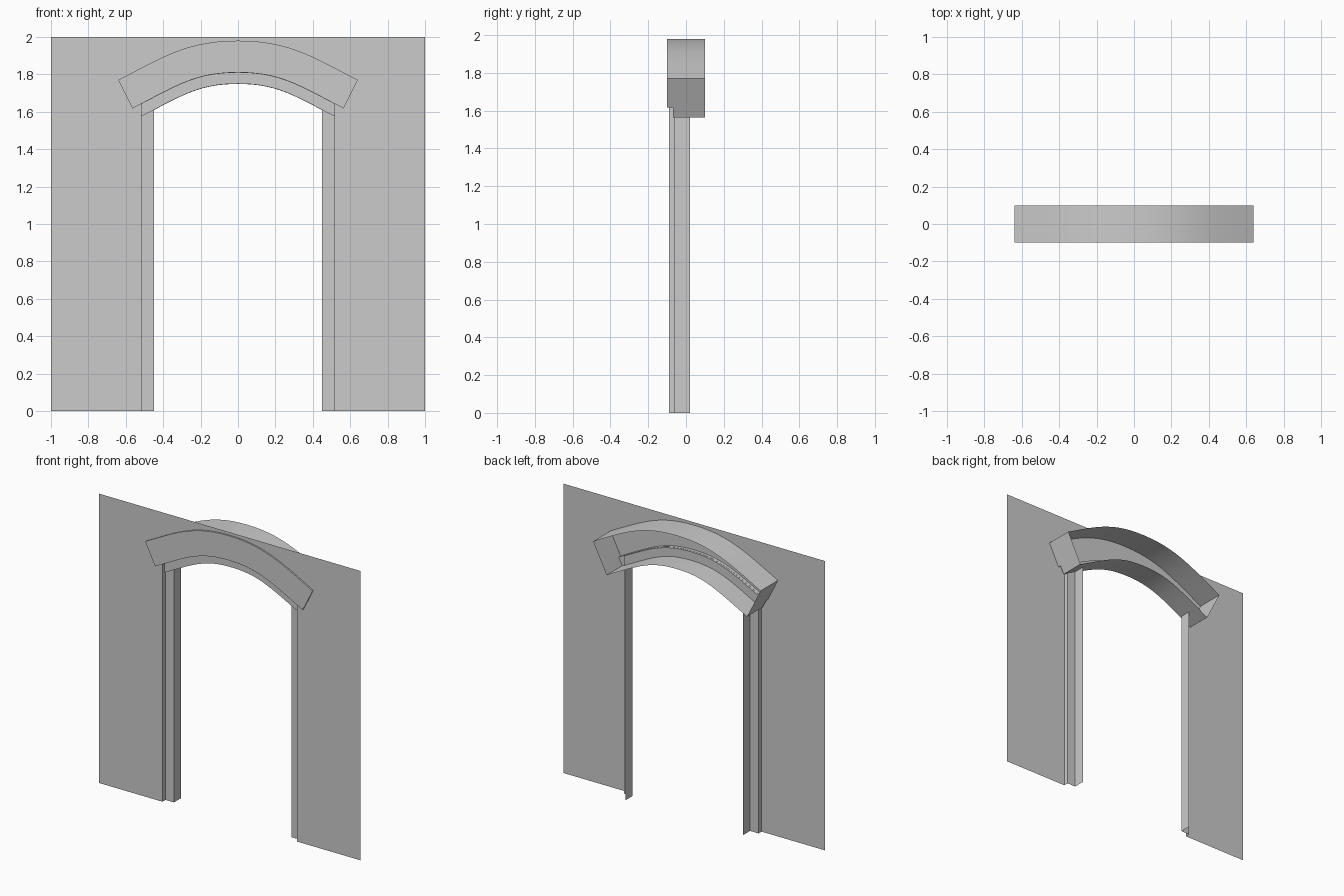
import bpy, bmesh, math
from mathutils import Vector
from mathutils.geometry import interpolate_bezier

cube = bpy.data.objects.get("Cube")
if cube:
    bpy.data.objects.remove(cube, do_unlink=True)

# One plain plaster colour for everything
plaster = bpy.data.materials.new("plain grey plaster")
plaster.use_nodes = True
GREY = (0.6, 0.6, 0.6, 1)
plaster.diffuse_color = GREY
plaster.node_tree.nodes["Principled BSDF"].inputs["Base Color"].default_value = GREY


def add_object(name, bm, smooth=False):
    mesh = bpy.data.meshes.new(name)
    bm.to_mesh(mesh)
    bm.free()
    mesh.materials.append(plaster)
    ob = bpy.data.objects.new(name, mesh)
    bpy.context.collection.objects.link(ob)
    if smooth:
        bpy.ops.object.select_all(action="DESELECT")
        ob.select_set(True)
        bpy.context.view_layer.objects.active = ob
        bpy.ops.object.shade_smooth_by_angle(angle=math.radians(25))


def bridge(bm, a, b):
    """Quads between two open rows of vertices."""
    for i in range(len(a) - 1):
        bm.faces.new((a[i], a[i + 1], b[i + 1], b[i]))


# Crown line of the arch: straighter near the ends, rounded in the middle
STEPS = 14
half = interpolate_bezier(Vector((-0.64, 0, 1.77)), Vector((-0.4, 0, 1.895)),
                          Vector((-0.27, 0, 1.98)), Vector((0, 0, 1.98)), STEPS)
half = [Vector(p) for p in half]
crown = half + [Vector((-p.x, 0, p.z)) for p in reversed(half[:-1])]


def offset(depth):
    """Crown line moved inward by depth along its normals."""
    out = []
    for i, p in enumerate(crown):
        if i == 0:
            t = Vector((2, 0, 1))
        elif i == len(crown) - 1:
            t = Vector((2, 0, -1))
        else:
            t = crown[i + 1] - crown[i - 1]
        t.normalize()
        out.append(p + Vector((t.z, 0, -t.x)) * depth)
    return out


def height_at(curve, x):
    """Height of an arch line above position x."""
    for p, q in zip(curve, curve[1:]):
        if p.x <= x <= q.x:
            return p.z + (q.z - p.z) * (x - p.x) / (q.x - p.x)


# Arch moulding: hollow stepped section, open at the back, closed at the ends
section = [(0.1, 0), (-0.1, 0), (-0.1, 0.17), (-0.07, 0.17), (-0.07, 0.23), (0.1, 0.23)]
bm = bmesh.new()
rows = [[bm.verts.new((p.x, y, p.z)) for p in offset(d)] for y, d in section]
for a, b in zip(rows, rows[1:]):
    bridge(bm, b, a)
bm.faces.new([r[0] for r in rows])
bm.faces.new([r[-1] for r in reversed(rows)])
add_object("arch_moulding", bm, smooth=True)

# Door outline at a given half width: up one jamb, over the arch, down the other
COLUMNS = 24
WALL_Y, DOOR = -0.09, 0.515


def door_line(width, depth):
    curve = offset(depth)
    xs = [width * (2 * i / COLUMNS - 1) for i in range(COLUMNS + 1)]
    over = [(x, height_at(curve, x)) for x in xs]
    return [(-width, 0)] + over + [(width, 0)]


# Stepped door trim: both jambs joined by the lining under the arch
plan = [(DOOR, WALL_Y, 0.171), (DOOR, -0.057, 0.171), (0.45, -0.057, 0.231), (0.45, 0.02, 0.231)]
bm = bmesh.new()
rows = [[bm.verts.new((x, y, z)) for x, z in door_line(w, d)] for w, y, d in plan]
for a, b in zip(rows, rows[1:]):
    bridge(bm, b, a)
add_object("door_trim", bm, smooth=True)

# Thin wall sheet: panels beside the doorway and a strip over its arch
bm = bmesh.new()
edge = [bm.verts.new((x, WALL_Y, z)) for x, z in door_line(DOOR, 0.171)]
top = [bm.verts.new((v.co.x, WALL_Y, 2)) for v in edge[1:-1]]
bridge(bm, edge[1:-1], top)
right = [bm.verts.new((-1, WALL_Y, z)) for z in (2, 0)]
left = [bm.verts.new((1, WALL_Y, z)) for z in (0, 2)]
bm.faces.new(right + [edge[0], edge[1], top[0]])
bm.faces.new(left + [top[-1], edge[-2], edge[-1]])
add_object("wall", bm)
